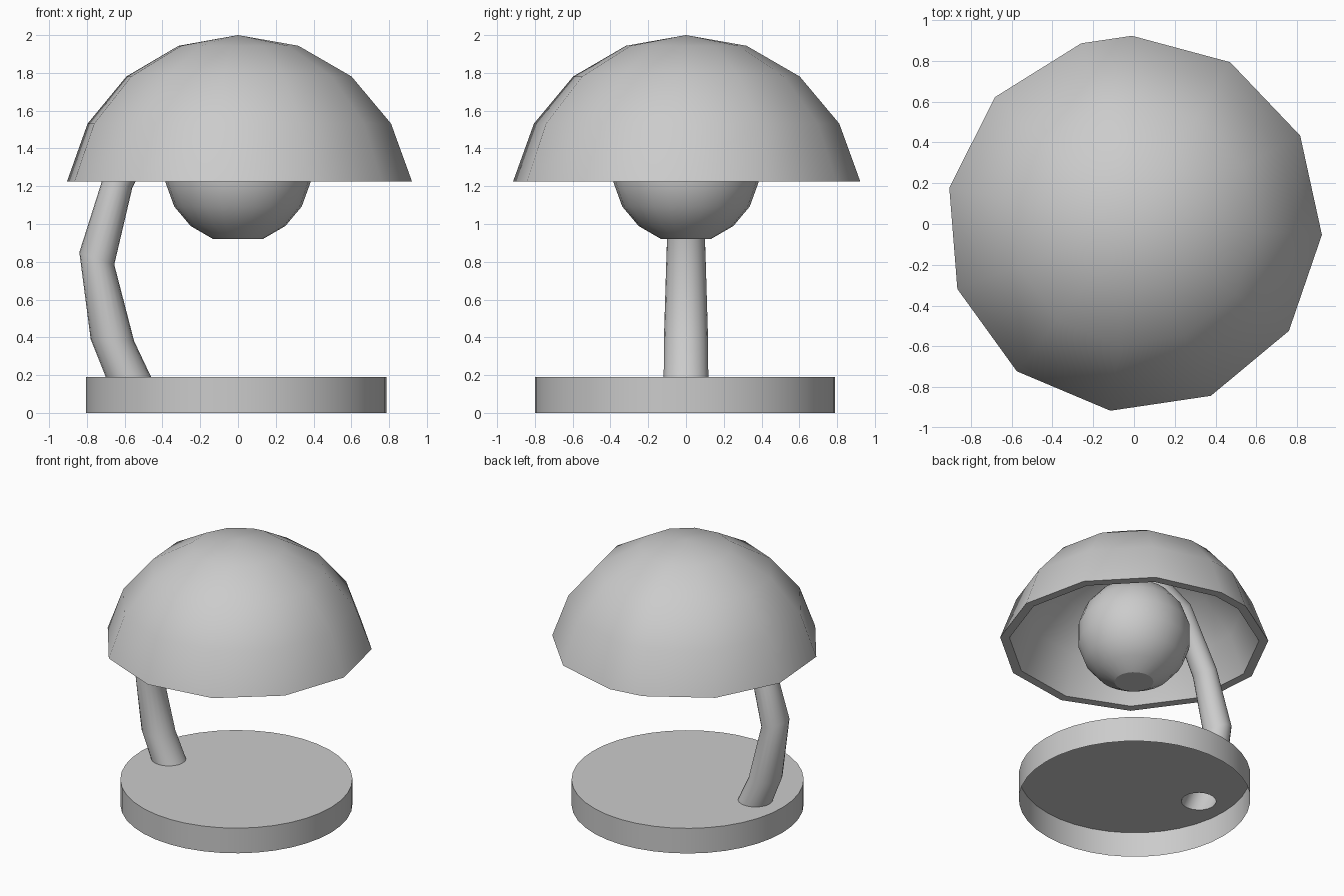
import bpy, bmesh
from math import sin, cos, radians, tau

if "Cube" in bpy.data.objects:
    bpy.data.objects.remove(bpy.data.objects["Cube"])


def finish(bm, name, smooth_angle, loc=(0, 0, 0)):
    bmesh.ops.remove_doubles(bm, verts=bm.verts, dist=1e-4)
    bmesh.ops.recalc_face_normals(bm, faces=bm.faces)
    mesh = bpy.data.meshes.new(name)
    bm.to_mesh(mesh)
    bm.free()
    obj = bpy.data.objects.new(name, mesh)
    obj.location = loc
    bpy.context.collection.objects.link(obj)
    bpy.ops.object.select_all(action='DESELECT')
    obj.select_set(True)
    bpy.context.view_layer.objects.active = obj
    bpy.ops.object.shade_smooth_by_angle(angle=radians(smooth_angle))
    return obj


def bridge(bm, rings):
    """Join consecutive rings of points into a skin, a one-point ring is a pole."""
    rings = [[bm.verts.new(p) for p in ring] for ring in rings]
    for a, b in zip(rings, rings[1:]):
        n = max(len(a), len(b))
        for i in range(n):
            j = (i + 1) % n
            if len(a) == 1:
                bm.faces.new((a[0], b[j], b[i]))
            elif len(b) == 1:
                bm.faces.new((a[i], a[j], b[0]))
            else:
                bm.faces.new((a[i], a[j], b[j], b[i]))
    return rings


def circle(r, z, angles):
    if r < 1e-6:
        return [(0, 0, z)]
    return [(r * cos(a), r * sin(a), z) for a in angles]


def even(n):
    return [tau * i / n for i in range(n)]


def oval(ox, oz, ix, iz, ry, n=20):
    """Stem section through its outer and inner points in the xz plane."""
    cx, cz, dx, dz = (ox + ix) / 2, (oz + iz) / 2, (ix - ox) / 2, (iz - oz) / 2
    return [(cx + dx * cos(a), ry * sin(a), cz + dz * cos(a)) for a in even(n)]


# shade: thick dome, eleven wide sides and one narrow side
C, R_OUT, R_IN, RIM = 1.063, 0.937, 0.872, 1.225
shade_angles = [radians(90.6 - 31.3 * k) for k in range(12)]
elev = [radians(e) for e in (90, 70, 50, 30, 10)]
profile = [(R_OUT * cos(e), C + R_OUT * sin(e)) for e in elev]
profile += [(R_IN * cos(e), C + R_IN * sin(e)) for e in reversed(elev)]
profile[5] = (profile[5][0], RIM)
profile[4] = (profile[4][0], RIM)
bm = bmesh.new()
bridge(bm, [circle(r, z, shade_angles) for r, z in profile])
finish(bm, "shade", 40)

# bulb: sphere with a flat bottom
bm = bmesh.new()
bulb = [circle(0.39 * cos(radians(e)), 1.288 + 0.39 * sin(radians(e)), even(24))
        for e in range(-70, 90, 20)]
rings = bridge(bm, bulb + [[(0, 0, 1.678)]])
bm.faces.new(rings[0])
finish(bm, "bulb", 25)

# stem: tapering bent tube, open at the foot
sections = [
    (-0.70, 0.19, -0.46, 0.19, 0.118),
    (-0.78, 0.39, -0.55, 0.38, 0.117),
    (-0.84, 0.85, -0.655, 0.785, 0.104),
    (-0.71, 1.26, -0.56, 1.19, 0.09),
    (-0.475, 1.70, -0.365, 1.575, 0.08),
    (-0.035, 1.95, 0.03, 1.83, 0.07),
]
bm = bmesh.new()
rings = bridge(bm, [oval(*s) for s in sections])
bm.faces.new(rings[-1])
finish(bm, "stem", 40)

# base: shallow shell open below, its top pierced by the stem
bm = bmesh.new()
wall = [[(x - 0.01, y - 0.005, z) for x, y, z in circle(0.795, h, even(40))]
        for h in (0, 0.19)]
rings = bridge(bm, wall)
hole = [bm.verts.new(p) for p in oval(*sections[0])]
edges = [bm.edges.new((hole[i - 1], hole[i])) for i in range(len(hole))]
edges += [bm.edges.get((rings[1][i - 1], rings[1][i])) for i in range(40)]
bmesh.ops.triangle_fill(bm, edges=edges, use_beauty=True)
finish(bm, "base", 40)
